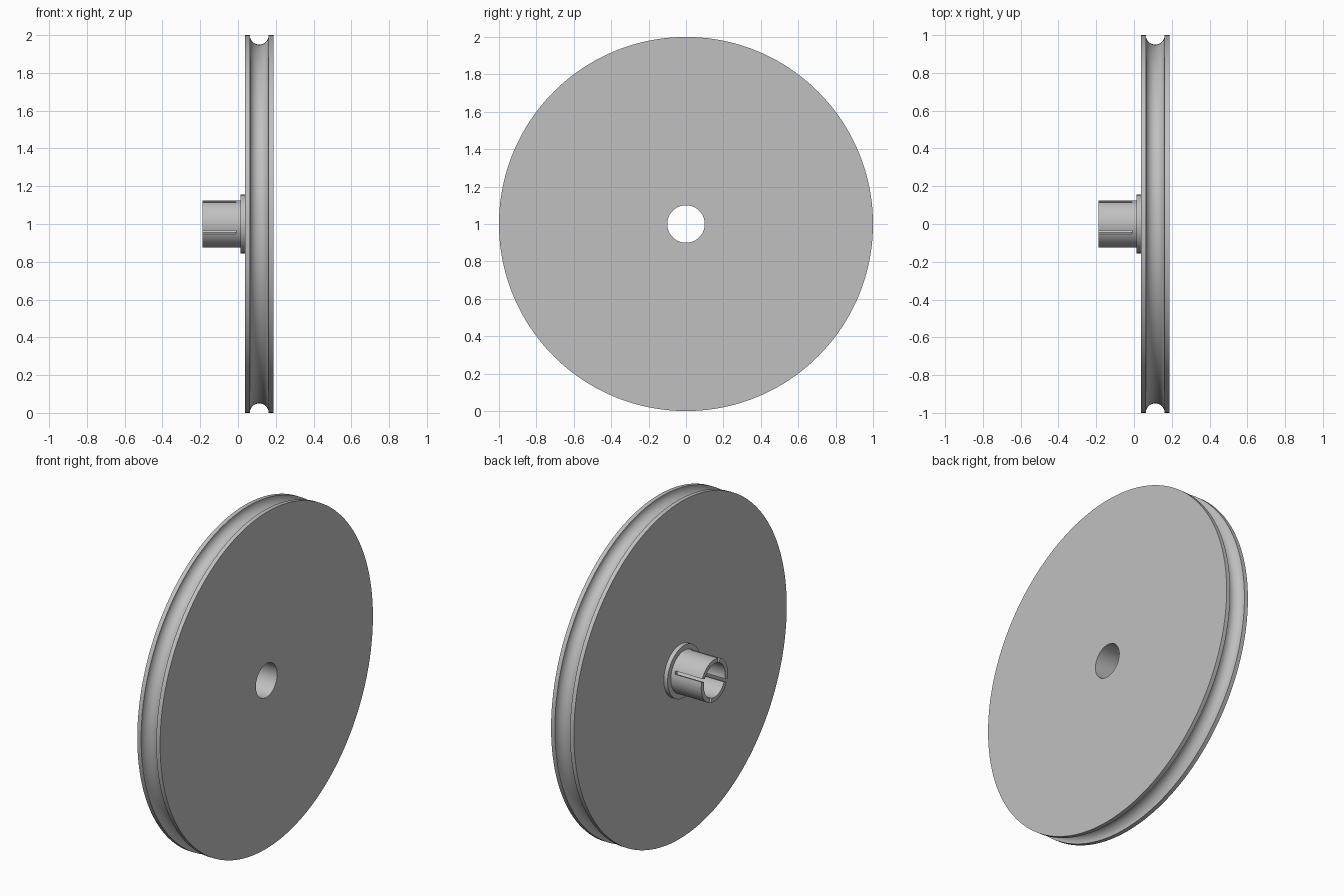
import bpy, bmesh, math
from mathutils import Matrix, Vector

cube = bpy.data.objects.get("Cube")
if cube:
    bpy.data.objects.remove(cube, do_unlink=True)

AXLE_Z = 1.0
BORE = 0.1
HUB_END, FLANGE_X, WHEEL_X, FACE_X = -0.1875, 0.0125, 0.0375, 0.1875

grey = bpy.data.materials.new("plain grey")
grey.use_nodes = True
colour = (0.53, 0.53, 0.53, 1)
grey.diffuse_color = colour
grey.node_tree.nodes["Principled BSDF"].inputs["Base Color"].default_value = colour


def add_object(name, bm):
    bmesh.ops.recalc_face_normals(bm, faces=bm.faces)
    mesh = bpy.data.meshes.new(name)
    bm.to_mesh(mesh)
    bm.free()
    mesh.materials.append(grey)
    obj = bpy.data.objects.new(name, mesh)
    bpy.context.collection.objects.link(obj)
    obj.location.z = AXLE_Z
    return obj


def select(obj):
    bpy.ops.object.select_all(action="DESELECT")
    obj.select_set(True)
    bpy.context.view_layer.objects.active = obj


def lathe(name, profile, steps):
    """Revolve a closed (x, radius) profile around the x axis."""
    bm = bmesh.new()
    verts = [bm.verts.new((x, 0, r)) for x, r in profile]
    edges = [bm.edges.new((v, verts[i - 1])) for i, v in enumerate(verts)]
    bmesh.ops.spin(bm, geom=verts + edges, cent=(0, 0, 0), axis=(1, 0, 0),
                   angle=math.tau, steps=steps, use_merge=True)
    bmesh.ops.remove_doubles(bm, verts=bm.verts, dist=1e-5)
    return add_object(name, bm)


# Wheel disc with a half-round rope groove in its rim
groove_x, groove_r = (WHEEL_X + FACE_X) / 2, 0.05
groove = []
for i in range(17):
    a = math.pi * i / 16
    groove.append((groove_x - groove_r * math.cos(a), 1 - groove_r * math.sin(a)))
wheel = lathe("grooved_wheel",
              [(WHEEL_X, BORE), (WHEEL_X, 1)] + groove + [(FACE_X, 1), (FACE_X, BORE)], 160)

# Hub sleeve with a flange against the wheel
hub = lathe("hub_sleeve",
            [(HUB_END, BORE), (HUB_END, 0.125), (FLANGE_X, 0.125),
             (FLANGE_X, 0.155), (WHEEL_X, 0.155), (WHEEL_X, BORE)], 96)

# Four slots cut lengthwise into the sleeve
slot_end = -0.01
bm = bmesh.new()
for k in range(4):
    turn = Matrix.Rotation(math.radians(20.5 + 90 * k), 4, "X")
    length = slot_end - HUB_END + 0.05
    place = Matrix.Translation(Vector((slot_end - length / 2, 0.115, 0)))
    size = Matrix.Diagonal((length, 0.07, 0.018, 1))
    bmesh.ops.create_cube(bm, size=1, matrix=turn @ place @ size)
cutter = add_object("slot_cutter", bm)
cutter.hide_render = True

cut = hub.modifiers.new("slots", "BOOLEAN")
cut.object = cutter
cut.operation = "DIFFERENCE"
cut.solver = "EXACT"
select(hub)
bpy.ops.object.modifier_apply(modifier=cut.name)
bpy.data.objects.remove(cutter, do_unlink=True)

# Smooth round surfaces, sharp corners
for obj in (wheel, hub):
    select(obj)
    bpy.ops.object.shade_smooth_by_angle(angle=math.radians(30))
